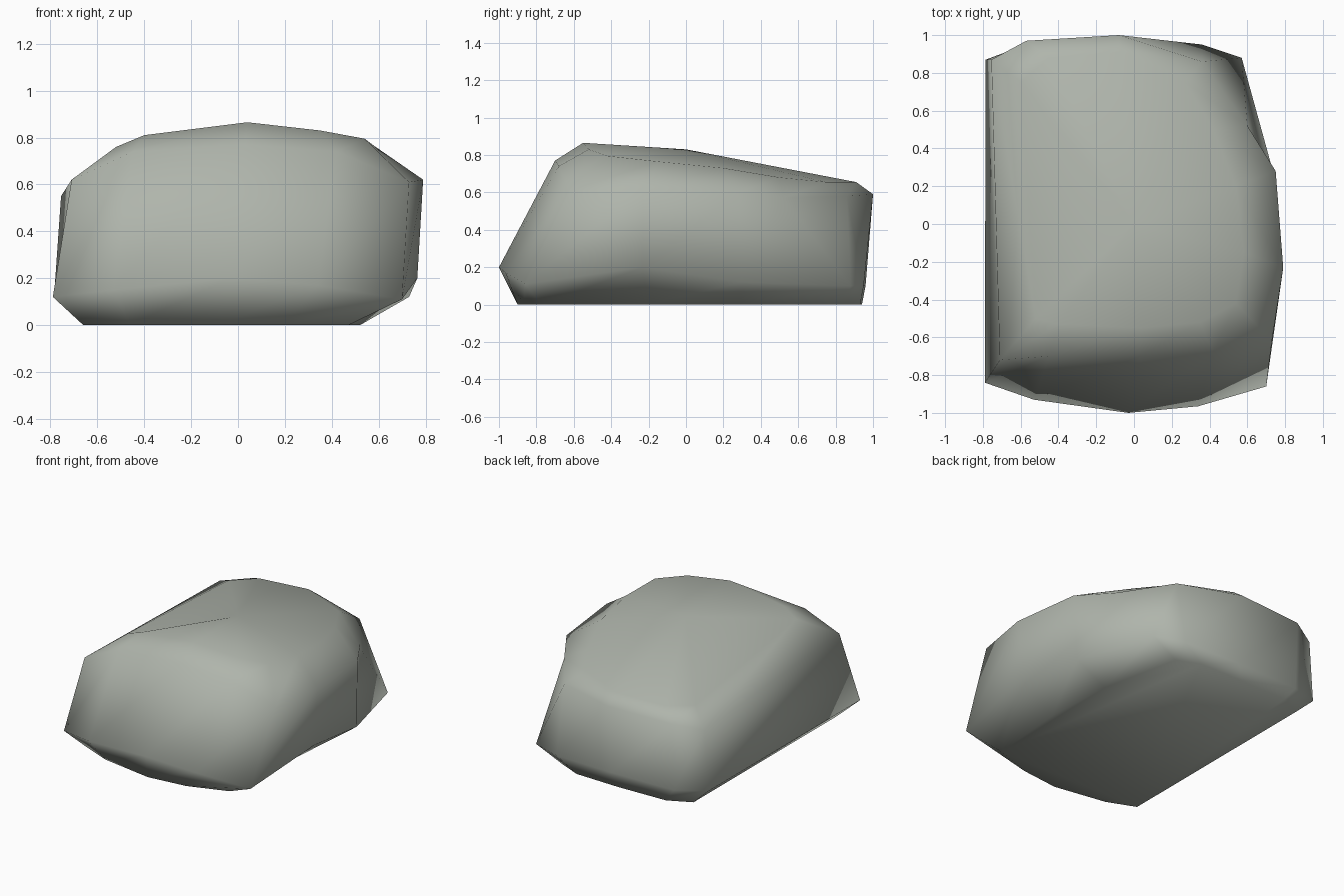
import bpy, bmesh

if "Cube" in bpy.data.objects:
    bpy.data.objects.remove(bpy.data.objects["Cube"])

# Rough outlines of the boulder, counter-clockwise from the front left corner
foot = [(-.79, -.84, .12), (-.53, -.93, .15), (-.03, -1, .2), (.34, -.965, .17),
        (.70, -.86, .11), (.765, -.23, .2), (.73, .30, .12), (.57, .88, .1),
        (.36, .95, .1), (-.08, .96, .1), (-.57, .95, .1), (-.785, .87, .12)]
shoulder = [(-.71, -.72, .62), (-.45, -.70, .74), (.03, -.70, .77), (.42, -.68, .74),
            (.73, -.62, .61), (.79, -.23, .62), (.75, .28, .60), (.60, .52, .57),
            (.36, .86, .58), (-.08, 1, .59), (-.57, .97, .58), (-.755, .87, .55)]
crown = [(-.52, -.50, .76), (-.40, -.53, .81), (.04, -.55, .865), (.35, -.52, .83),
         (.54, -.42, .795), (.58, -.15, .765), (.54, .20, .73), (.42, .50, .68),
         (.27, .75, .655), (-.08, .91, .655), (-.45, .88, .645), (-.60, .75, .64)]
# Underside is the foot outline drawn inwards
base = [(x * .76 - .06, y * (.9 if y < 0 else .98), 0) for x, y, z in foot]

bm = bmesh.new()
rings = [[bm.verts.new(p) for p in ring] for ring in (base, foot, shoulder, crown)]
n = len(foot)
for lo, hi in zip(rings, rings[1:]):
    for i in range(n):
        j = (i + 1) % n
        bm.faces.new((lo[i], lo[j], hi[j], hi[i]))

# Gently domed top and flat underside
top = bm.verts.new((0, 0, .83))
for i in range(n):
    bm.faces.new((rings[-1][i], rings[-1][(i + 1) % n], top))
bm.faces.new(rings[0][::-1])
bmesh.ops.recalc_face_normals(bm, faces=bm.faces)
for f in bm.faces:
    f.smooth = True

mesh = bpy.data.meshes.new("boulder")
bm.to_mesh(mesh)
bm.free()
boulder = bpy.data.objects.new("boulder", mesh)
bpy.context.collection.objects.link(boulder)

# Stone colour
stone = bpy.data.materials.new("pale grey stone")
stone.diffuse_color = (.43, .46, .41, 1)
stone.use_nodes = True
stone.node_tree.nodes["Principled BSDF"].inputs["Base Color"].default_value = stone.diffuse_color
mesh.materials.append(stone)
